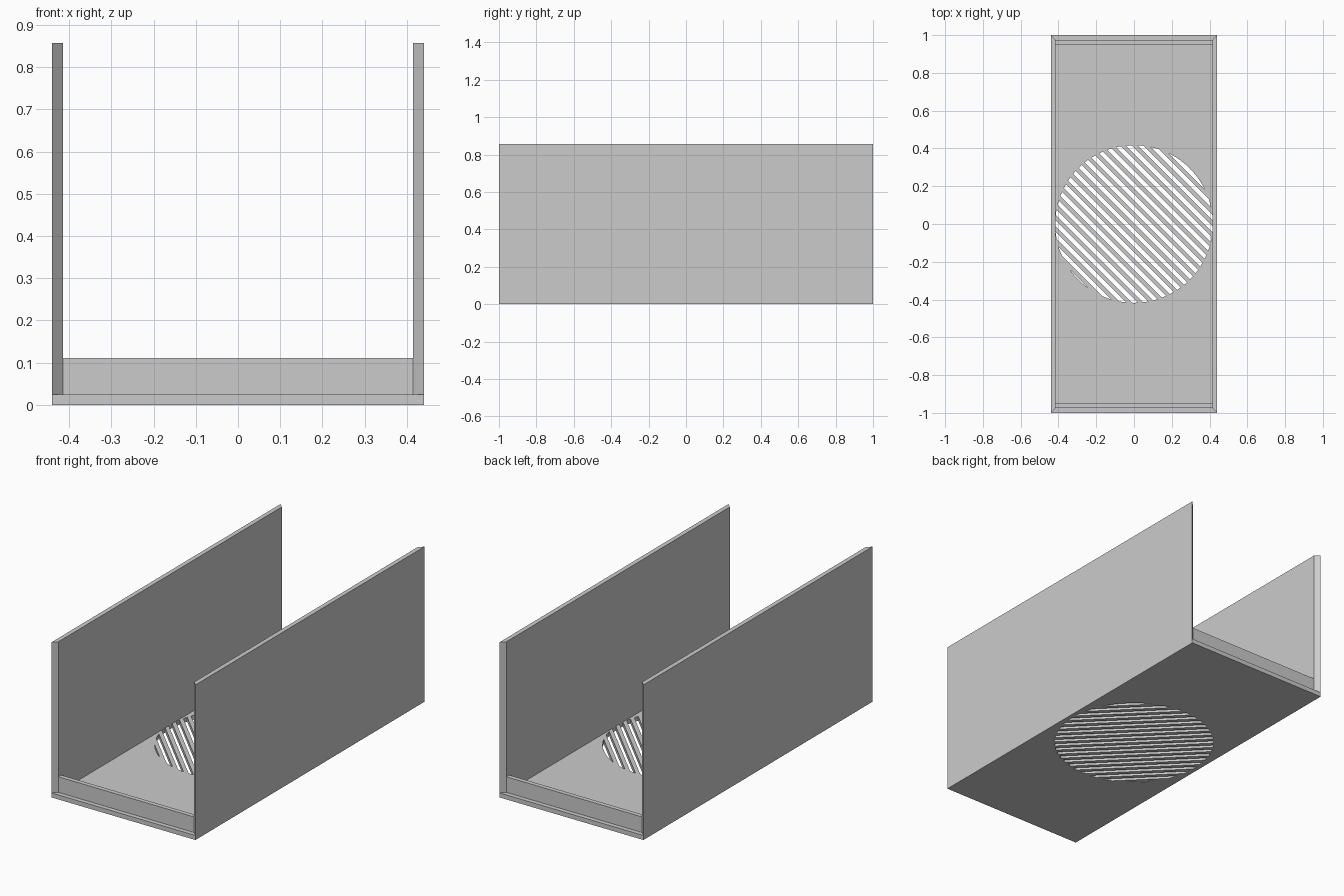
import bpy, bmesh, math

if "Cube" in bpy.data.objects:
    bpy.data.objects.remove(bpy.data.objects["Cube"], do_unlink=True)

HALF_X, HALF_Y, HEIGHT = 0.44, 1.0, 0.857
T = 0.025            # sheet thickness
LIP_TOP = 0.111
GRILLE_R, PITCH, SLOT = 0.417, 0.0435, 0.022

grey = bpy.data.materials.new("plain grey")
grey.use_nodes = True
colour = (0.6, 0.6, 0.6, 1)
grey.diffuse_color = colour
grey.node_tree.nodes["Principled BSDF"].inputs["Base Color"].default_value = colour


def add_prisms(name, outlines, z0, z1):
    """Extrude flat (x, y) outlines from z0 to z1 into one object."""
    bm = bmesh.new()
    for outline in outlines:
        face = bm.faces.new([bm.verts.new((x, y, z0)) for x, y in outline])
        top = bmesh.ops.extrude_face_region(bm, geom=[face])["geom"]
        verts = [g for g in top if isinstance(g, bmesh.types.BMVert)]
        bmesh.ops.translate(bm, verts=verts, vec=(0, 0, z1 - z0))
    bmesh.ops.recalc_face_normals(bm, faces=bm.faces)
    mesh = bpy.data.meshes.new(name)
    bm.to_mesh(mesh)
    bm.free()
    mesh.materials.append(grey)
    obj = bpy.data.objects.new(name, mesh)
    bpy.context.collection.objects.link(obj)
    return obj


def rectangle(x0, x1, y0, y1):
    return [(x0, y0), (x1, y0), (x1, y1), (x0, y1)]


def slot_outline(a, b, steps=6):
    """Part of the grille circle between the diagonal lines at a and b."""
    a, b = max(a, -GRILLE_R), min(b, GRILLE_R)
    ta, tb = math.acos(a / GRILLE_R), math.acos(b / GRILLE_R)
    arc = [ta + (tb - ta) * i / steps for i in range(steps + 1)]
    angles = arc + [-t for t in reversed(arc)]
    points = []
    for t in angles:
        p = (GRILLE_R * math.cos(t + math.pi / 4), GRILLE_R * math.sin(t + math.pi / 4))
        if not points or math.dist(p, points[-1]) > 1e-5:
            points.append(p)
    return points


# Floor with a round grille of diagonal slots
floor = add_prisms("floor", [rectangle(-HALF_X, HALF_X, -HALF_Y, HALF_Y)], 0, T)
first = 0.394 - 19 * PITCH
slots = [slot_outline(first + i * PITCH, first + i * PITCH + SLOT) for i in range(20)]
cutter = add_prisms("slot_cutter", slots, -T, 2 * T)
cutter.hide_render = True
cutter.hide_viewport = True
cut = floor.modifiers.new("grille", "BOOLEAN")
cut.operation = "DIFFERENCE"
cut.solver = "EXACT"
cut.object = cutter

# Side walls with mitred ends
for name, s in (("left_wall", 1), ("right_wall", -1)):
    outer, inner = s * HALF_X, s * (HALF_X - T)
    add_prisms(name, [[(outer, -HALF_Y), (outer, HALF_Y),
                       (inner, HALF_Y - T), (inner, T - HALF_Y)]], T, HEIGHT)

# Low lips across the front and back
for name, s in (("front_lip", -1), ("back_lip", 1)):
    y0, y1 = sorted((s * (HALF_Y - T), s * (HALF_Y - 2 * T)))
    add_prisms(name, [rectangle(T - HALF_X, HALF_X - T, y0, y1)], T, LIP_TOP)
